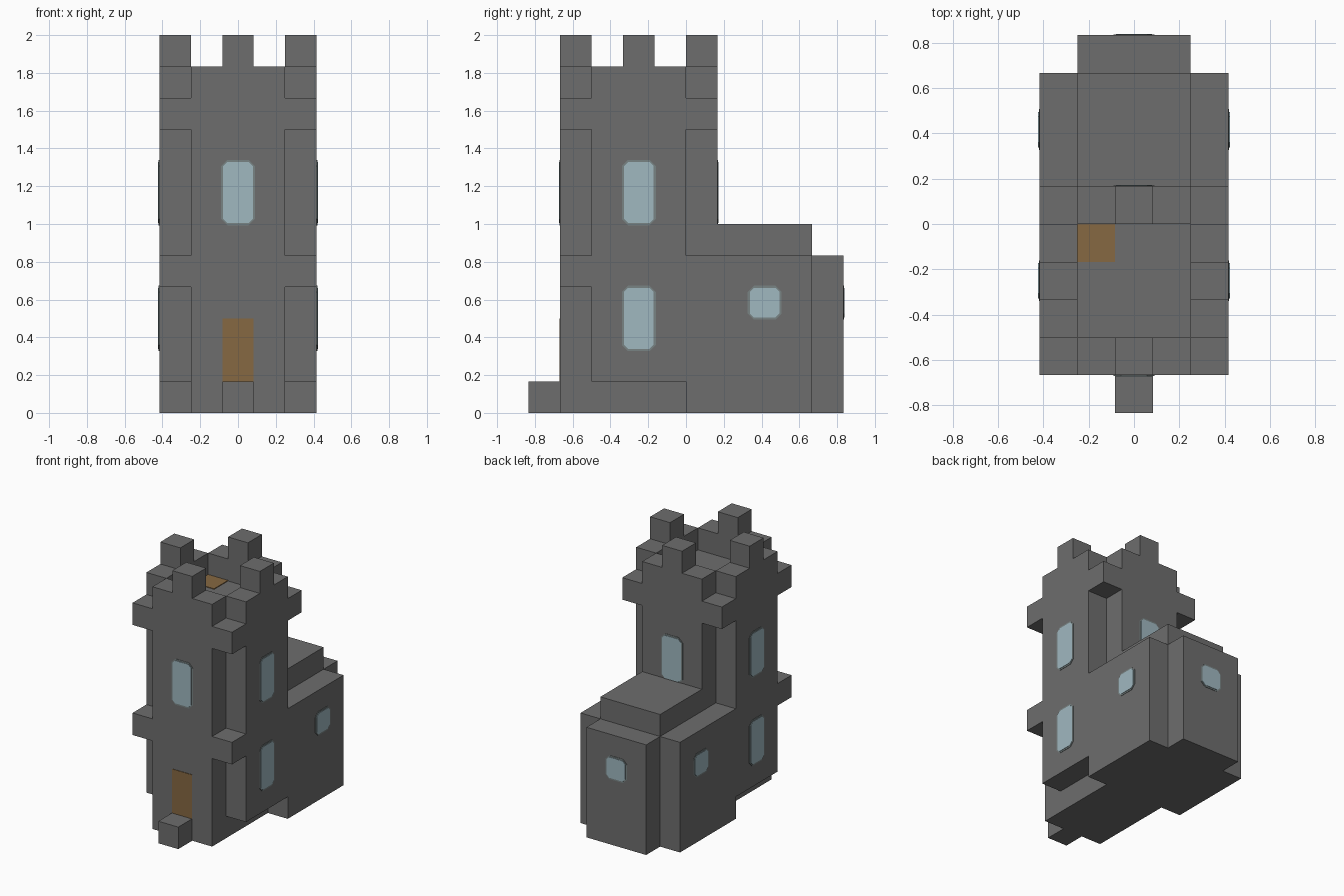
import bpy, bmesh
from math import radians
from mathutils import Matrix, Vector

U = 1 / 6  # one block

cube = bpy.data.objects.get("Cube")
if cube:
    bpy.data.objects.remove(cube, do_unlink=True)


def material(name, r, g, b):
    m = bpy.data.materials.new(name)
    m.use_nodes = True
    m.diffuse_color = (r, g, b, 1)
    m.node_tree.nodes["Principled BSDF"].inputs["Base Color"].default_value = (r, g, b, 1)
    return m


STONE = material("grey stone", 0.155, 0.155, 0.155)
GLASS = material("pale blue glass", 0.35, 0.48, 0.53)
FRAME = material("grey window frame", 0.19, 0.23, 0.23)
WOOD = material("brown wood", 0.24, 0.14, 0.054)


def prism(name, points, direction, mat, matrix=Matrix()):
    """Extrude a flat outline along a direction into a solid."""
    bm = bmesh.new()
    face = bm.faces.new([bm.verts.new(p) for p in points])
    out = bmesh.ops.extrude_face_region(bm, geom=[face], use_keep_orig=True)
    moved = [v for v in out["geom"] if isinstance(v, bmesh.types.BMVert)]
    bmesh.ops.translate(bm, verts=moved, vec=direction)
    bmesh.ops.recalc_face_normals(bm, faces=bm.faces)
    bm.transform(matrix)
    mesh = bpy.data.meshes.new(name)
    bm.to_mesh(mesh)
    bm.free()
    mesh.materials.append(mat)
    obj = bpy.data.objects.new(name, mesh)
    bpy.context.collection.objects.link(obj)
    return obj


def block(name, x, y, z, mat=STONE):
    """Box from ranges given in blocks."""
    pts = [(a * U, b * U, z[0] * U) for a, b in
           ((x[0], y[0]), (x[1], y[0]), (x[1], y[1]), (x[0], y[1]))]
    return prism(name, pts, (0, 0, (z[1] - z[0]) * U), mat)


def plate(name, centre, angle, w, h, mat, depth, cut=0):
    """Thin wall plate with clipped corners, facing front at angle 0."""
    w, h = w / 2, h / 2
    pts = []
    for sx, sz in ((-1, -1), (1, -1), (1, 1), (-1, 1)):
        pair = [(sx * w, sz * (h - cut)), (sx * (w - cut), sz * h)]
        if sx * sz < 0:
            pair.reverse()
        pts += pair if cut else pair[:1]
    pts = [(px * U, 0, pz * U) for px, pz in pts]
    place = Matrix.Translation(Vector(centre) * U) @ Matrix.Rotation(radians(angle), 4, "Z")
    return prism(name, pts, (0, -depth, 0), mat, place)


def window(name, centre, angle, h):
    plate(name + "_frame", centre, angle, 1.08, h + 0.08, FRAME, 0.003, 0.2)
    plate(name + "_glass", centre, angle, 0.94, h - 0.06, GLASS, 0.006, 0.13)


# Tower: square with notched corners, centred on y = -1.5 blocks
quarter = [(2.5, -1.5), (2.5, 1.5), (1.5, 1.5)]
outline = []
for turn in range(4):
    spin = Matrix.Rotation(radians(90 * turn), 3, "Z")
    outline += [(spin @ Vector((a, b, 0)) + Vector((0, -1.5, 1))) * U for a, b in quarter]
prism("tower_body", outline, (0, 0, 9 * U), STONE)
block("tower_base", (-1.5, 1.5), (-4, 0), (0, 1))
block("front_step", (-0.5, 0.5), (-5, -4), (0, 1))

# Corner stones at mid height and under the parapet
for side, x in (("right", (-2.5, -1.5)), ("left", (1.5, 2.5))):
    block(f"front_{side}_mid_corner", x, (-4, -3), (4, 5))
    block(f"front_{side}_top_corner", x, (-4, -3), (9, 10))
    block(f"back_{side}_top_corner", x, (0, 1), (9, 10))
    # Side parapets and merlons
    block(f"{side}_parapet", x, (-3, 0), (10, 11))
    block(f"{side}_merlon", x, (-2, -1), (11, 12))

# Front and back parapets and merlons
for end, y in (("front", (-4, -3)), ("back", (0, 1))):
    block(f"{end}_parapet", (-1.5, 1.5), y, (10, 11))
    block(f"{end}_merlon", (-0.5, 0.5), y, (11, 12))

# Rear hall with raised roof and back bay
block("hall", (-2.5, 2.5), (0, 4), (0, 5))
block("hall_roof", (-1.5, 1.5), (1, 4), (5, 6))
block("back_bay", (-1.5, 1.5), (4, 5), (0, 5))

# Door and roof hatch
plate("front_door", (0, -4, 2), 0, 1, 2, WOOD, 0.004)
block("roof_hatch", (-1.5, -0.5), (-1, 0), (10, 10.03), WOOD)

# Windows
window("front_window", (0, -4, 7), 0, 2)
window("back_window", (0, 1, 7), 180, 2)
window("bay_window", (0, 5, 3.5), 180, 1)
for side, s in (("right", -1), ("left", 1)):
    window(f"{side}_upper_window", (2.5 * s, -1.5, 7), 90 * s, 2)
    window(f"{side}_lower_window", (2.5 * s, -1.5, 3), 90 * s, 2)
    window(f"{side}_hall_window", (2.5 * s, 2.5, 3.5), 90 * s, 1)
